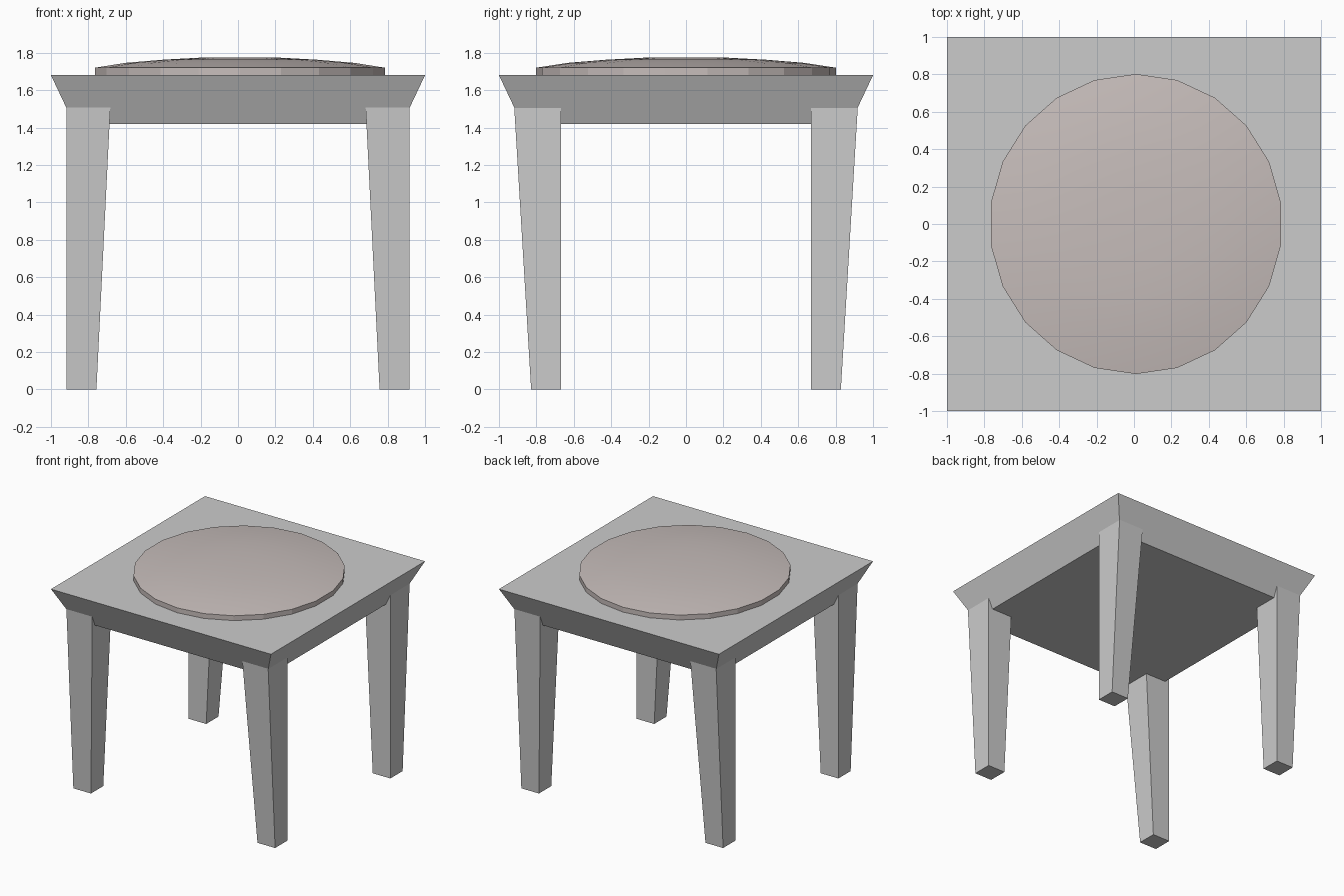
import bpy, bmesh
from math import cos, sin, pi

if "Cube" in bpy.data.objects:
    bpy.data.objects.remove(bpy.data.objects["Cube"])


def loft(name, rings, material=None):
    """Skin a stack of equal-length vertex rings and cap both ends."""
    bm = bmesh.new()
    loops = [[bm.verts.new(p) for p in ring] for ring in rings]
    n = len(loops[0])
    for a, b in zip(loops, loops[1:]):
        for i in range(n):
            j = (i + 1) % n
            bm.faces.new((a[i], a[j], b[j], b[i]))
    bm.faces.new(loops[0])
    bm.faces.new(loops[-1])
    bmesh.ops.recalc_face_normals(bm, faces=bm.faces)
    mesh = bpy.data.meshes.new(name)
    bm.to_mesh(mesh)
    bm.free()
    obj = bpy.data.objects.new(name, mesh)
    bpy.context.collection.objects.link(obj)
    if material:
        mesh.materials.append(material)
    return obj


def rect(x0, x1, y0, y1, z):
    return [(x0, y0, z), (x1, y0, z), (x1, y1, z), (x0, y1, z)]


# Seat: square slab flaring outwards towards the top
loft("seat", [rect(-h, h, -h, h, z) for h, z in ((0.877, 1.42), (1.0, 1.68))])

# Legs: straight outer x side and inner y side, the other two sides taper;
# the tops run a little way into the seat
for y_name, sy in (("front", -1), ("back", 1)):
    for x_name, sx in (("left", -1), ("right", 1)):
        loft(f"{y_name}_{x_name}_leg", [
            rect(sx * 0.757, sx * 0.917, sy * 0.668, sy * 0.828, 0.0),
            rect(sx * 0.682, sx * 0.917, sy * 0.668, sy * 0.919, 1.52),
        ])

# Cushion: low 22-sided disc with a shallow domed top
brown = bpy.data.materials.new("cushion_brown")
brown.diffuse_color = (0.57, 0.51, 0.495, 1)
brown.use_nodes = True
brown.node_tree.nodes["Principled BSDF"].inputs["Base Color"].default_value = brown.diffuse_color
SIDES = 22
profile = [(1.0, 1.675), (1.0, 1.72), (0.79, 1.746), (0.53, 1.763), (0.27, 1.774)]
cushion = loft("cushion", [
    [(0.01 + 0.783 * r * sin(2 * pi * i / SIDES),
      0.802 * r * cos(2 * pi * i / SIDES), z) for i in range(SIDES)]
    for r, z in profile], brown)

# Smooth dome, crisp rim
bpy.context.view_layer.objects.active = cushion
cushion.select_set(True)
bpy.ops.object.shade_smooth_by_angle(angle=0.26)
